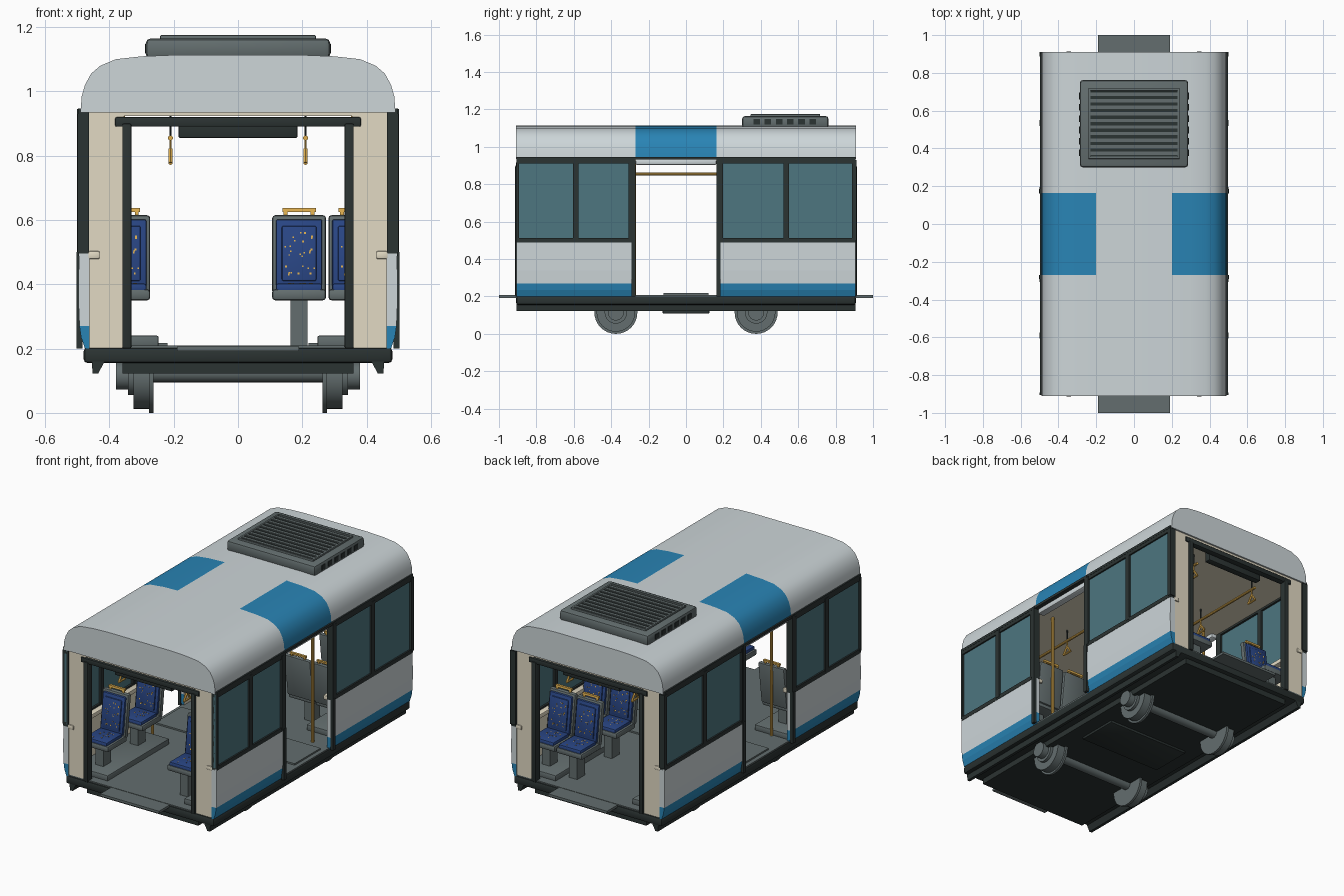
import bpy, bmesh, math, random
from mathutils import Matrix, Vector

if "Cube" in bpy.data.objects:
    bpy.data.objects.remove(bpy.data.objects["Cube"])
random.seed(4)


def material(name, r, g, b, rough=0.6):
    m = bpy.data.materials.new(name)
    m.use_nodes = True
    m.diffuse_color = (r, g, b, 1)
    bsdf = m.node_tree.nodes["Principled BSDF"]
    bsdf.inputs["Base Color"].default_value = (r, g, b, 1)
    bsdf.inputs["Roughness"].default_value = rough
    return m


white = material("body light grey", .61, .67, .69)
blue = material("stripe blue", .022, .23, .46)
dark = material("trim charcoal", .024, .033, .032)
grey = material("floor grey", .125, .155, .157)
cream = material("lining cream", .76, .7, .55)
glass = material("window teal", .075, .18, .215)
fabric = material("seat blue", .022, .06, .23)
yellow = material("handrail yellow", .74, .43, .08)


def add_object(name, bm, mats, smooth=False):
    bmesh.ops.recalc_face_normals(bm, faces=bm.faces)
    mesh = bpy.data.meshes.new(name)
    bm.to_mesh(mesh)
    bm.free()
    for m in mats:
        mesh.materials.append(m)
    obj = bpy.data.objects.new(name, mesh)
    bpy.context.collection.objects.link(obj)
    if smooth:
        bpy.ops.object.select_all(action='DESELECT')
        obj.select_set(True)
        bpy.context.view_layer.objects.active = obj
        bpy.ops.object.shade_smooth_by_angle(angle=math.radians(35))
    return obj


def add_box(bm, x, y, z, bevel=0):
    """Box from three (low, high) ranges."""
    size = [b - a for a, b in (x, y, z)]
    mid = [(a + b) / 2 for a, b in (x, y, z)]
    mat = Matrix.Translation(mid) @ Matrix.Diagonal((*size, 1))
    verts = bmesh.ops.create_cube(bm, size=1, matrix=mat)["verts"]
    if bevel:
        edges = {e for v in verts for e in v.link_edges}
        bmesh.ops.bevel(bm, geom=list(edges), offset=bevel, segments=2,
                        profile=.5, affect='EDGES')


def boxes(name, mat, parts, flip_x=False, flip_y=False, bevel=0):
    """One object from boxes, repeated on the opposite sides when asked."""
    bm = bmesh.new()
    for x, y, z in parts:
        for sx in (1, -1) if flip_x else (1,):
            for sy in (1, -1) if flip_y else (1,):
                add_box(bm, sorted(v * sx for v in x),
                        sorted(v * sy for v in y), z, bevel)
    return add_object(name, bm, [mat], bevel > 0)


def rod(bm, a, b, radius, sides=10):
    a, b = Vector(a), Vector(b)
    d = b - a
    mat = Matrix.Translation((a + b) / 2) @ d.to_track_quat('Z', 'Y').to_matrix().to_4x4()
    bmesh.ops.create_cone(bm, cap_ends=True, segments=sides, radius1=radius,
                          radius2=radius, depth=d.length, matrix=mat)


def prism(name, profile, ys, mats, rule, smooth=False):
    """Extrude a closed x-z profile through several y stations."""
    bm = bmesh.new()
    rings = [[bm.verts.new((x, y, z)) for x, z in profile] for y in ys]
    for r, s in zip(rings, rings[1:]):
        for i in range(len(r)):
            j = (i + 1) % len(r)
            bm.faces.new((r[i], r[j], s[j], s[i]))
    bm.faces.new(rings[0])
    bm.faces.new(rings[-1])
    for f in bm.faces:
        f.material_index = rule(f.calc_center_median())
    return add_object(name, bm, mats, smooth)


END = .905
DOOR = (-.27, .163)
BAYS = ((-END, DOOR[0]), (DOOR[1], END))

# Roof shell with blue panels above the doors
half = [(.49, .935), (.486, .985), (.476, 1.02), (.457, 1.055), (.428, 1.08),
        (.38, 1.1), (.3, 1.109), (.2, 1.113)]
profile = half + [(-x, z) for x, z in reversed(half)]
prism("roof", profile, (-.91, *DOOR, .91), [white, blue],
      lambda c: int(DOOR[0] < c.y < DOOR[1] and abs(c.x) > .2), True)
boxes("ceiling_panel", cream, [((-.47, .47), (-.9, .9), (.924, .937))])
boxes("door_header", white, [((.43, .475), DOOR, (.902, .937))], True, bevel=.01)
boxes("roof_edge_trim", dark, [((.465, .498), (-END, END), (.932, .947))], True)

# Lower side walls: blue skirt stripe below a light body, cream inside
skirt_band = [(.462, .2), (.476, .2), (.488, .235), (.493, .27), (.462, .27)]
body_band = [(.462, .27), (.493, .27), (.496, .34), (.495, .495), (.462, .495)]
for side, label in ((1, "left"), (-1, "right")):
    for bay, where in zip(BAYS, ("front", "rear")):
        for band, colour, part in ((skirt_band, blue, "stripe"), (body_band, white, "wall")):
            prism(f"{label}_{where}_{part}", [(x * side, z) for x, z in band], bay,
                  [colour, cream], lambda c: int(abs(c.x) < .465))

# Windows: charcoal frames around two panes in each bay
frames, panes = [], []
for (lo, hi), mid in zip(((-END, -.29), (.185, END)), (-.59, .535)):
    frames += [((.463, .497), (lo, hi), z) for z in ((.488, .512), (.912, .94))]
    for y, w in ((lo + .006, .006), (mid, .015), (hi - .006, .012)):
        frames.append(((.463, .499), (y - w, y + w), (.5, .93)))
    panes.append(((.475, .488), (lo, hi), (.5, .93)))
boxes("window_frames", dark, frames, True)
boxes("window_panes", glass, panes, True)
posts = []
for y in ((DOOR[0] - .022, DOOR[0] + .001), (DOOR[1] - .001, DOOR[1] + .022)):
    posts += [((.462, .5), y, (.49, .945)), ((.484, .502), y, (.2, .5))]
boxes("door_posts", dark, posts, True)
boxes("window_sills", cream, [((.43, .466), y, (.478, .503))
                              for y in ((.17, .907), (-.907, -.277))], True, bevel=.005)

# Open ends: cream corner panels, charcoal portal and display box
boxes("end_panels", cream, [((.355, .465), (.875, .9), (.2, .93))], True, True)
boxes("end_posts", dark, [((.332, .36), (.87, .913), (.2, .9))], True, True, .005)
boxes("end_headers", dark, [((-.382, .382), (.87, .908), (.89, .92))], False, True, .005)
boxes("end_displays", dark, [((-.185, .185), (.835, .875), (.855, .915))], False, True, .005)

# Floor, chassis and boarding plates
boxes("floor", grey, [((-.475, .475), (-.9, .9), (.195, .209))])
boxes("wheel_plinths", grey, [((.247, .462), (.28, .85), (.205, .24))], True, True, .005)
boxes("door_floor_plates", grey, [((.22, .45), (-.12, .12), (.205, .218))], True)
boxes("end_ramps", grey, [((-.19, .19), (.88, 1), (.193, .207))], False, True)
boxes("chassis", dark, [((-.48, .48), (-.908, .908), (.155, .204))], bevel=.012)
boxes("underbody", dark, [((-.36, .36), (-.88, .88), (.122, .16))])
boxes("underbody_hatch", dark, [((-.27, .27), (-.125, .125), (.108, .13))], bevel=.006)
skirt = [(.415, .16), (.455, .16), (.452, .122), (.435, .122)]
for side, label in ((1, "left"), (-1, "right")):
    prism(label + "_skirt", [(x * side, z) for x, z in skirt], (-END, END),
          [dark], lambda c: 0)

# Flanged wheels, bearings and axles
AXLE = .115
bm = bmesh.new()
for y in (-.375, .375):
    rod(bm, (-.27, y, AXLE + .01), (.27, y, AXLE + .01), .03, 20)
    for s in (1, -1):
        for x0, x1, r in ((.263, .277, .115), (.277, .325, .103),
                          (.325, .342, .06), (.342, .38, .043)):
            rod(bm, (s * x0, y, AXLE), (s * x1, y, AXLE), r, 32)
add_object("wheels_and_axles", bm, [grey], True)

# Rooftop cooling unit with a raised slatted grille
X, Y0, Y1, TOP = .287, .3, .762, 1.165
RIM = .045
GX, G0, G1 = X - RIM, Y0 + RIM, Y1 - RIM
boxes("cooling_unit", grey, [((-X, X), (Y0, Y1), (1.1, TOP))], bevel=.016)
bar = .012
boxes("grille_frame", grey, [
    ((GX - bar, GX), (G0, G1), (TOP - .01, TOP + .01)),
    ((-GX, bar - GX), (G0, G1), (TOP - .01, TOP + .01)),
    ((-GX, GX), (G0, G0 + bar), (TOP - .01, TOP + .01)),
    ((-GX, GX), (G1 - bar, G1), (TOP - .01, TOP + .01))], bevel=.003)
boxes("grille_pan", dark, [((-GX, GX), (G0, G1), (TOP - .01, TOP + .002))])
pitch = (G1 - G0 - 2 * bar) / 10
boxes("grille_slats", grey, [((-GX, GX),
      (G0 + bar + pitch * (i + .25), G0 + bar + pitch * (i + .75)),
      (TOP, TOP + .008)) for i in range(10)])
boxes("side_vents", dark, [((X - .004, X + .003), (.36 + i * .06, .395 + i * .06),
      (1.12, 1.148)) for i in range(6)], True)

# Handrails, door poles and hanging straps
bm, straps = bmesh.new(), bmesh.new()
RAIL_X, RAIL_Z = .21, .855
for s in (1, -1):
    x = s * RAIL_X
    rod(bm, (x, -.8, RAIL_Z), (x, .8, RAIL_Z), .008)
    for y in (-.275, .175):
        rod(bm, (s * .36, y, .205), (s * .36, y, .93), .009)
    for y in (-.77, -.33, .33, .77):
        rod(straps, (x, y, RAIL_Z), (x, y, .93), .004, 6)
        tip, a, b = (x, y, .82), (x, y - .03, .777), (x, y + .03, .777)
        rod(bm, (x, y, RAIL_Z), tip, .004, 6)
        for p, q in ((tip, a), (a, b), (b, tip)):
            rod(bm, p, q, .0065, 6)
add_object("handrails", bm, [yellow], True)
add_object("strap_hangers", straps, [dark])

# Seat parts, modelled once with the backrest leaning away from the cushion
seat_parts = [
    boxes("seat_shell", grey, [((-.084, .084), (-.16, .02), (.35, .385)),
                               ((-.084, .084), (0, .03), (.37, .615))], bevel=.01),
    boxes("seat_pedestal", grey, [((-.026, .026), (-.12, -.05), (.205, .355))]),
    boxes("seat_cushion", fabric, [((-.072, .072), (-.155, -.01), (.375, .402)),
                                   ((-.072, .072), (-.012, .01), (.39, .602)),
                                   ((-.054, .054), (-.018, 0), (.41, .582))], bevel=.006),
    boxes("seat_handle", yellow, [((-.052, .052), (.008, .022), (.625, .637)),
                                  ((-.048, -.036), (.01, .02), (.6, .63)),
                                  ((.036, .048), (.01, .02), (.6, .63))])]
bm = bmesh.new()
for i in range(26):
    x, t, r = random.uniform(-.047, .047), random.random(), random.uniform(.002, .0032)
    z = .42 + t * .155
    add_box(bm, (x - r, x + r), (-.0195, -.014), (z - r, z + r))
    if i % 2:
        y = -.14 + t * .11
        add_box(bm, (x - r, x + r), (y - r, y + r), (.398, .4035))
seat_parts.append(add_object("seat_flecks", bm, [yellow]))
for part in seat_parts:
    for v in part.data.vertices:
        v.co.y += max(0, v.co.z - .39) * .13

# Two rows at each end, all facing outwards
spots = [(x, y, turn) for x in (-.357, .19, .365)
         for y, turn in ((-.33, 0), (-.65, 0), (.33, math.pi), (.65, math.pi))]
for n, (x, y, turn) in enumerate(spots):
    for part in seat_parts:
        obj = part if n == 0 else part.copy()
        if n:
            bpy.context.collection.objects.link(obj)
        obj.location = (x, y, 0)
        obj.rotation_euler.z = turn
